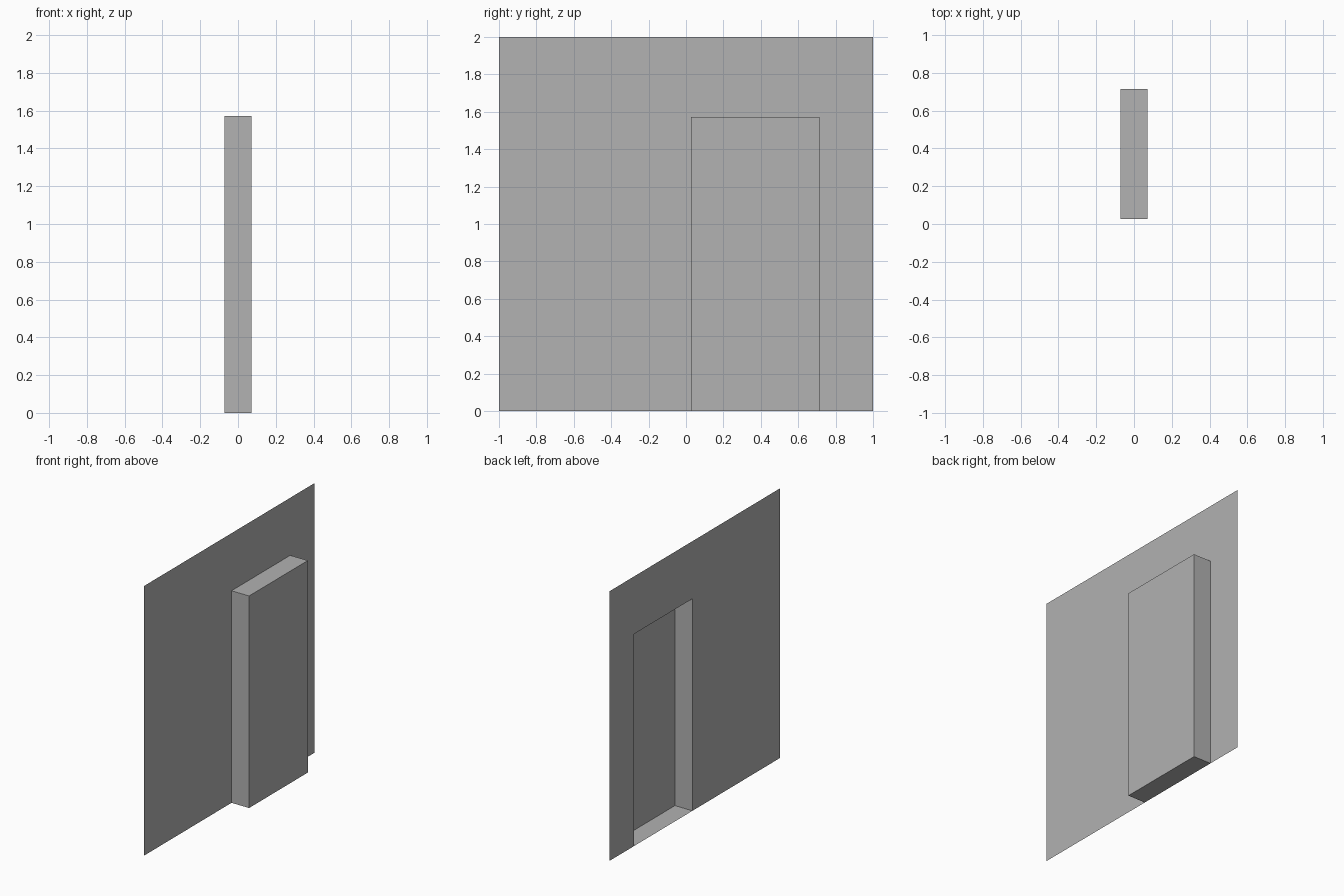
import bpy
import bmesh
from mathutils import Matrix, Vector

cube = bpy.data.objects.get("Cube")
if cube:
    bpy.data.objects.remove(cube, do_unlink=True)

DEPTH = 0.144                    # how far the recess pushes out of the wall
WALL_X = -DEPTH / 2
SIZE = 2.0
Y0, Y1, TOP = 0.027, 0.715, 1.573  # doorway opening

grey = bpy.data.materials.new("plain grey")
grey.use_nodes = True
colour = (0.445, 0.445, 0.445, 1)
grey.diffuse_color = colour
grey.node_tree.nodes["Principled BSDF"].inputs["Base Color"].default_value = colour


def add_object(name, bm):
    mesh = bpy.data.meshes.new(name)
    bm.to_mesh(mesh)
    bm.free()
    mesh.materials.append(grey)
    obj = bpy.data.objects.new(name, mesh)
    bpy.context.collection.objects.link(obj)


# Thin wall sheet with a doorway notch cut up from its lower edge
half = SIZE / 2
outline = [(-half, 0), (Y0, 0), (Y0, TOP), (Y1, TOP),
           (Y1, 0), (half, 0), (half, SIZE), (-half, SIZE)]
bm = bmesh.new()
bm.faces.new([bm.verts.new((WALL_X, y, z)) for y, z in outline])
add_object("wall", bm)

# Box-shaped recess behind the doorway, open on the wall side
bm = bmesh.new()
centre = Vector((0, (Y0 + Y1) / 2, TOP / 2))
bmesh.ops.create_cube(bm, size=1, matrix=Matrix.Translation(centre)
                      @ Matrix.Diagonal((DEPTH, Y1 - Y0, TOP, 1)))
bm.normal_update()
opening = [f for f in bm.faces if f.normal.x < -0.5]
bmesh.ops.delete(bm, geom=opening, context='FACES_ONLY')
add_object("door_recess", bm)
